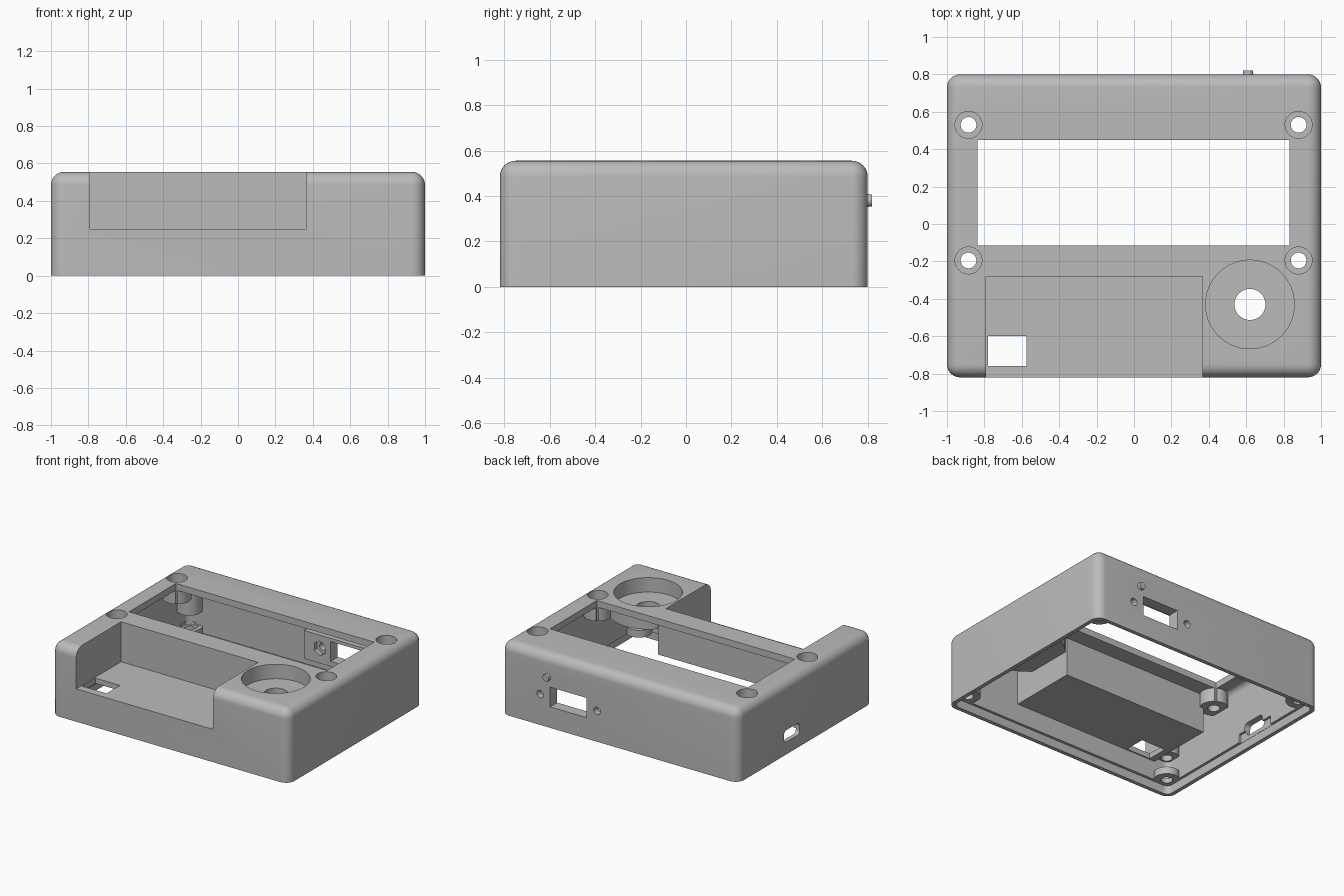
import bpy
import bmesh
import math
from mathutils import Matrix, Vector

if "Cube" in bpy.data.objects:
    bpy.data.objects.remove(bpy.data.objects["Cube"], do_unlink=True)

grey = bpy.data.materials.new("Plain grey")
grey.use_nodes = True
GREY = (0.5, 0.5, 0.5, 1)
grey.diffuse_color = GREY
grey.node_tree.nodes["Principled BSDF"].inputs["Base Color"].default_value = GREY


def finish(bm, name):
    mesh = bpy.data.meshes.new(name)
    bm.to_mesh(mesh)
    bm.free()
    mesh.materials.append(grey)
    obj = bpy.data.objects.new(name, mesh)
    bpy.context.collection.objects.link(obj)
    return obj


def box(name, x, y, z, radius=0, axis=2, round_top=False):
    """Box from ranges, with edges along one axis (and the top rim) rounded."""
    bm = bmesh.new()
    bmesh.ops.create_cube(bm, size=1)
    for v in bm.verts:
        v.co = Vector([r[0] if c < 0 else r[1] for c, r in zip(v.co, (x, y, z))])
    if radius:
        def chosen(e):
            a, b = (v.co for v in e.verts)
            along = abs((a - b).normalized()[axis]) > 0.9
            return along or (round_top and min(a.z, b.z) > z[1] - 0.001)
        bmesh.ops.bevel(bm, geom=[e for e in bm.edges if chosen(e)], offset=radius,
                        segments=8, profile=0.5, affect='EDGES', clamp_overlap=True)
    return finish(bm, name)


def rod(name, x, y, z, r, sides=48, r_end=None):
    """Upright cylinder or frustum over the z range."""
    bm = bmesh.new()
    bmesh.ops.create_cone(bm, cap_ends=True, segments=sides, radius1=r,
                          radius2=r if r_end is None else r_end, depth=z[1] - z[0],
                          matrix=Matrix.Translation((x, y, (z[0] + z[1]) / 2)))
    return finish(bm, name)


def rod_y(name, x, y, z, r, sides=32, r_end=None):
    """Cylinder or frustum lying along y."""
    obj = rod(name, 0, 0, y, r, sides, r_end)
    obj.data.transform(Matrix.Translation((x, 0, z)) @ Matrix.Rotation(-math.pi / 2, 4, 'X'))
    return obj


def combine(target, tool, operation):
    tool.hide_render = True
    mod = target.modifiers.new("Boolean", 'BOOLEAN')
    mod.operation = operation
    mod.solver = 'EXACT'
    mod.object = tool
    bpy.ops.object.select_all(action='DESELECT')
    target.select_set(True)
    bpy.context.view_layer.objects.active = target
    bpy.ops.object.modifier_apply(modifier=mod.name)
    bpy.data.objects.remove(tool, do_unlink=True)


def add(tool):
    combine(case, tool, 'UNION')


def cut(tool):
    combine(case, tool, 'DIFFERENCE')


BACK, FRONT, TOP = 0.80, -0.82, 0.555
WALL, LIP = 0.05, 0.03
CORNERS = [(x, y) for x in (-0.9, 0.9) for y in (-0.72, 0.70)]
TOP_SCREWS = [(x, y) for x in (-0.885, 0.88) for y in (-0.195, 0.53)]
DIAL = (0.62, -0.43)
PORT_SCREWS = (0.19, 0.67)

# Hollow rounded shell, open below, with a stepped rim for a base plate
case = box("case", (-1, 1), (FRONT, BACK), (0, TOP), 0.07, round_top=True)
cut(box("cavity", (WALL - 1, 1 - WALL), (FRONT + WALL, BACK - WALL),
        (-0.1, TOP - WALL), 0.04, round_top=True))
cut(box("rim_step", (LIP - 1, 1 - LIP), (FRONT + LIP, BACK - LIP), (-0.1, 0.065), 0.045))

# Inner bosses, tray walls, dial well and port pad
for x, y in CORNERS:
    add(rod("corner_seat", x, y, (0.065, 0.12), 0.09))
    add(rod("corner_column", x, y, (0.24, 0.51), 0.09))
for x, y in TOP_SCREWS:
    add(rod("top_post", x, y, (0.40, 0.52), 0.1))
add(box("tray_walls", (-0.83, 0.405), (-0.8, -0.24), (0.21, 0.53)))
add(rod("dial_well", *DIAL, (0.40, 0.53), 0.277, 64))
add(box("port_pad", (0.055, 0.80), (0.715, 0.77), (0.12, 0.335)))

# Display window, tray and tray slot
cut(box("window", (-0.838, 0.832), (-0.115, 0.45), (0.3, 0.7)))
cut(box("tray", (-0.79, 0.365), (-1, -0.28), (0.25, 0.7)))
cut(box("tray_slot", (-0.78, -0.575), (-0.76, -0.60), (0.1, 0.3)))

# Dial recess and shaft hole
cut(rod("dial_recess", *DIAL, (0.445, 0.7), 0.237, 64))
cut(rod("dial_hole", *DIAL, (0.3, 0.5), 0.083))

# Counterbored top screws and corner screws with nut seats
for x, y in TOP_SCREWS:
    cut(rod("counterbore", x, y, (0.45, 0.7), 0.072))
    cut(rod("top_screw_hole", x, y, (0.3, 0.5), 0.042))
for x, y in CORNERS:
    cut(rod("corner_screw_hole", x, y, (0.03, 0.32), 0.04, 32))
    cut(rod("nut_seat", x, y, (0.1, 0.13), 0.066, 6))

# Rear port with nut pockets
cut(box("rear_port", (0.28, 0.585), (0.6, 0.9), (0.16, 0.31)))
for x in PORT_SCREWS:
    cut(rod_y("port_screw_hole", x, (0.6, 0.9), 0.235, 0.028))
    cut(rod_y("port_nut", x, (0.6, 0.75), 0.235, 0.055, 6))

# Side cable slot with its inner relief
cut(box("cable_slot", (-1.1, -0.9), (0.06, 0.25), (0.095, 0.185), 0.03, axis=0))
cut(box("cable_relief", (-0.968, -0.9), (0, 0.34), (-0.1, 0.13)))

# Indicator light stub on the back
add(rod_y("indicator", 0.61, (0.73, 0.82), 0.38, 0.036, 32, 0.026))

bpy.ops.object.select_all(action='DESELECT')
case.select_set(True)
bpy.context.view_layer.objects.active = case
bpy.ops.object.shade_smooth_by_angle(angle=math.radians(30))
